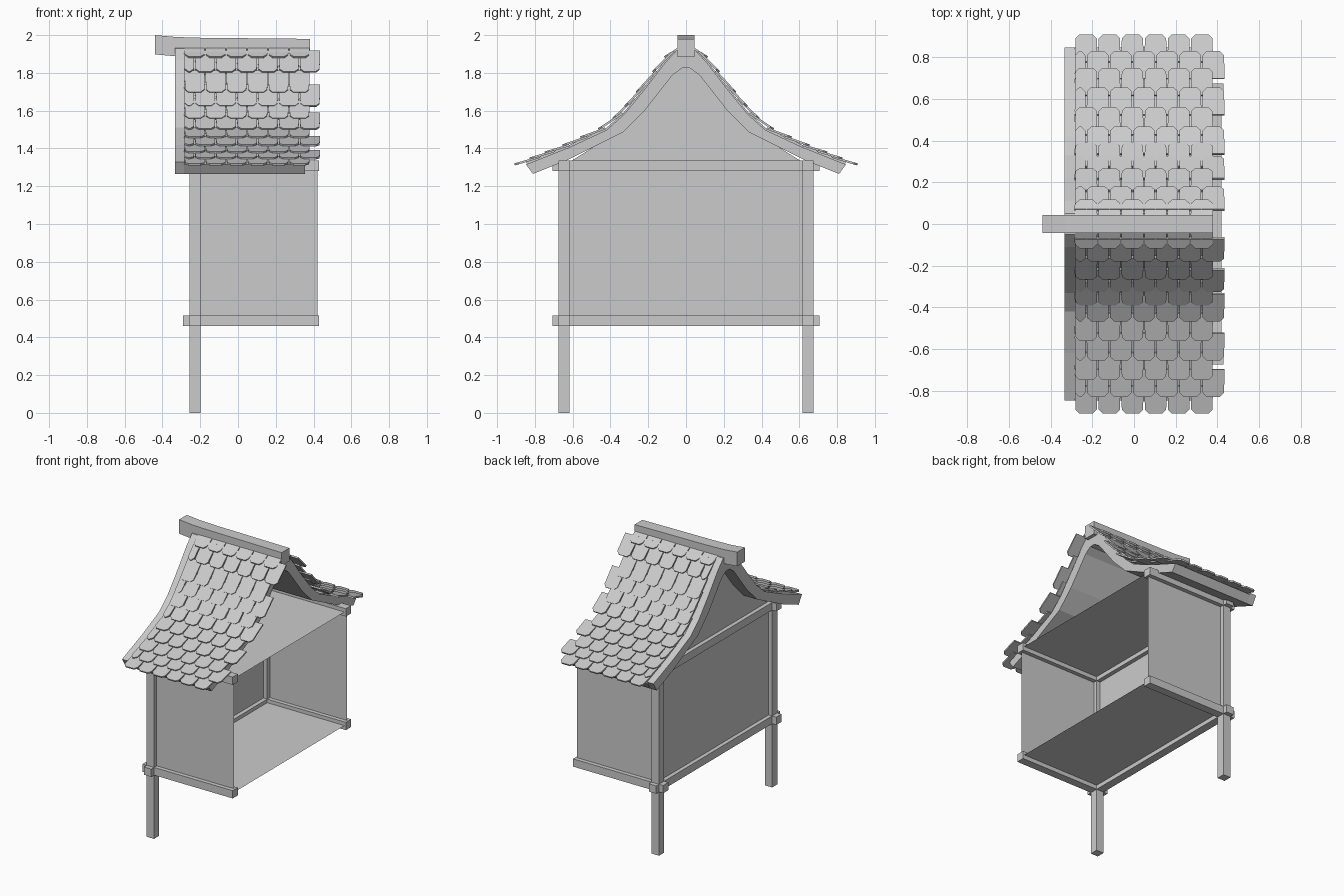
import bpy, bmesh
from mathutils import Vector

if "Cube" in bpy.data.objects:
    bpy.data.objects.remove(bpy.data.objects["Cube"])

grey = bpy.data.materials.new("plain_grey")
grey.use_nodes = True
GREY = (0.6, 0.6, 0.6, 1)
grey.diffuse_color = GREY
grey.node_tree.nodes["Principled BSDF"].inputs["Base Color"].default_value = GREY


def make(name, bm, fix=True):
    if fix:
        bmesh.ops.recalc_face_normals(bm, faces=bm.faces)
    mesh = bpy.data.meshes.new(name)
    bm.to_mesh(mesh)
    bm.free()
    mesh.materials.append(grey)
    obj = bpy.data.objects.new(name, mesh)
    bpy.context.collection.objects.link(obj)
    return obj


def prism(bm, outline, offset):
    """Extrude a closed outline of points along an offset."""
    face = bm.faces.new([bm.verts.new(p) for p in outline])
    new = bmesh.ops.extrude_face_region(bm, geom=[face], use_keep_orig=True)["geom"]
    bmesh.ops.translate(bm, vec=offset,
                        verts=[v for v in new if isinstance(v, bmesh.types.BMVert)])


def box(name, x, y, z):
    bm = bmesh.new()
    prism(bm, [(x[0], y[0], z[0]), (x[1], y[0], z[0]), (x[1], y[1], z[0]), (x[0], y[1], z[0])],
          Vector((0, 0, z[1] - z[0])))
    return make(name, bm)


# Timber frame
POST_X = (-0.257, -0.198)
for side, s in (("front", -1), ("back", 1)):
    ys = sorted((s * 0.616, s * 0.675))
    box(side + "_post", POST_X, ys, (0, 1.33))
    for level, z in (("lower", 0.46), ("upper", 1.28)):
        box(f"{side}_{level}_beam", (-0.29, 0.43), ys, (z, z + 0.056))
for level, z in (("lower", 0.46), ("upper", 1.28)):
    box(f"gable_{level}_beam", POST_X, (-0.707, 0.707), (z, z + 0.056))

# Thin walls, floor and ceiling, open on the +x side
room = box("room_shell", (-0.228, 0.42), (-0.645, 0.645), (0.49, 1.31))
bm = bmesh.new()
bm.from_mesh(room.data)
bmesh.ops.delete(bm, geom=[f for f in bm.faces if f.normal.x > 0.9], context="FACES_ONLY")
bm.to_mesh(room.data)
bm.free()

# Curved roof: upper and lower profile from eave to ridge
TOP = [(0.847, 1.315), (0.62, 1.405), (0.42, 1.498), (0.33, 1.578),
       (0.22, 1.712), (0.11, 1.855), (0.05, 1.918), (0, 1.925)]
UNDER = [(0.81, 1.265), (0.63, 1.337), (0.335, 1.485), (0.217, 1.603),
         (0.07, 1.79), (0.02, 1.825)]


def both_sides(half):
    return half + [(-y, z) for y, z in reversed(half) if y > 0]


def roof_prism(name, x0, x1, lift):
    top = both_sides([(y, z + lift) for y, z in TOP])
    outline = top + both_sides(UNDER)[::-1]
    bm = bmesh.new()
    prism(bm, [(x0, y, z) for y, z in outline], Vector((x1 - x0, 0, 0)))
    return make(name, bm)


roof_prism("roof_slab", -0.285, 0.355, 0)
roof_prism("bargeboard", -0.333, -0.283, 0.012)

# Gable wall under the roof
bm = bmesh.new()
gable = both_sides([(0.645, 1.31)] + [(y, z + 0.02) for y, z in UNDER[2:]])
bm.faces.new([bm.verts.new((-0.228, y, z)) for y, z in gable])
make("gable_wall", bm)

# Ridge beam with a lifted end
bm = bmesh.new()
ridge = [(-0.44, 2.0), (-0.33, 1.99), (-0.2, 1.986), (0.38, 1.98),
         (0.38, 1.885), (-0.2, 1.885), (-0.33, 1.888), (-0.44, 1.898)]
prism(bm, [(x, -0.044, z) for x, z in ridge], Vector((0, 0.088, 0)))
make("ridge_beam", bm)


# Staggered rows of shingles, mirrored to the other slope
def roof_point(y):
    """Point on the upper roof profile, extended past the eave."""
    for (ya, za), (yb, zb) in zip(TOP, TOP[1:]):
        if y >= yb:
            break
    return Vector((0, y, za + (zb - za) * (y - ya) / (yb - ya)))


PITCH, LENGTH, THICK = 0.111, 0.155, 0.011
ROWS = [0.9, 0.82, 0.74, 0.645, 0.55, 0.45, 0.37, 0.305, 0.245, 0.16, 0.1]
bm = bmesh.new()
for row, y in enumerate(ROWS):
    low = roof_point(y)
    run = low - roof_point(max(y - 0.11, 0.03))
    down = run.normalized()
    normal = Vector((1, 0, 0)).cross(down)
    if normal.z < 0:
        normal.negate()
    low = low + normal * 0.017
    length = min(LENGTH, 1.15 * run.length)
    high = low - down * length - normal * 0.012
    down = (low - high).normalized()
    shift = PITCH / 2 if row % 2 else 0
    for col in range(6 + row % 2):
        centre = -0.285 + PITCH * (col + 0.5) + (shift - PITCH if shift else 0)
        left = max(centre - 0.054, -0.285)
        right = centre + 0.054
        bevel = 0.022
        shape = [(left, 0), (right, 0), (right - 0.003, length - 0.02),
                 (right - bevel, length), (left + bevel, length), (left + 0.003, length - 0.02)]
        prism(bm, [high + down * v + Vector((u, 0, 0)) for u, v in shape], normal * THICK)
tiles = make("roof_shingles", bm)
mirror = tiles.modifiers.new("Mirror", "MIRROR")
mirror.use_axis = (False, True, False)
mirror.use_mirror_merge = False
